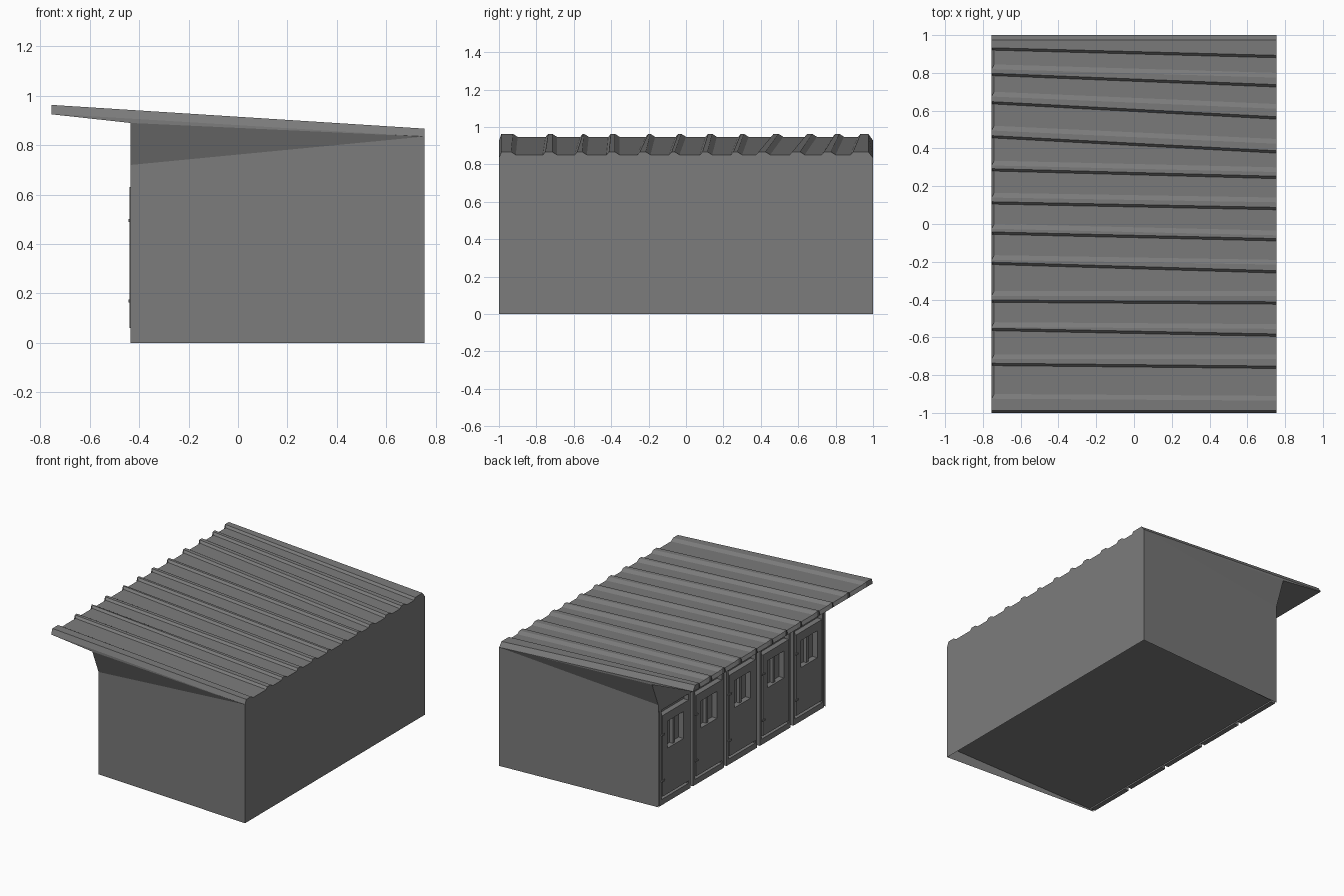
import bpy, bmesh

if "Cube" in bpy.data.objects:
    bpy.data.objects.remove(bpy.data.objects["Cube"])

grey = bpy.data.materials.new("plain_grey")
grey.use_nodes = True
colour = (0.2, 0.2, 0.2, 1)
grey.diffuse_color = colour
grey.node_tree.nodes["Principled BSDF"].inputs["Base Color"].default_value = colour


def finish(name, bm):
    bmesh.ops.remove_doubles(bm, verts=bm.verts, dist=0.0001)
    bmesh.ops.recalc_face_normals(bm, faces=bm.faces)
    mesh = bpy.data.meshes.new(name)
    bm.to_mesh(mesh)
    bm.free()
    mesh.materials.append(grey)
    obj = bpy.data.objects.new(name, mesh)
    bpy.context.collection.objects.link(obj)
    return obj


def add_face(bm, *points):
    bm.faces.new([bm.verts.new(p) for p in points])


def add_box(bm, x0, x1, y0, y1, z0, z1):
    cube = bmesh.ops.create_cube(bm, size=1)
    for v in cube["verts"]:
        v.co.x = x1 if v.co.x > 0 else x0
        v.co.y = y1 if v.co.y > 0 else y0
        v.co.z = z1 if v.co.z > 0 else z0


BACK, FRONT, INNER, EAVE = 0.755, -0.435, -0.40, -0.755
HALF = 0.93          # half width of the door wall
LINTEL = 0.67        # top of the door bays

# Walls: tapered plan, with side walls flaring out below the eaves
bm = bmesh.new()
add_face(bm, (BACK, -1, 0), (BACK, 1, 0), (BACK, 1, 0.835), (BACK, -1, 0.835))
for s in (-1, 1):
    add_face(bm, (BACK, s, 0), (BACK, s, 0.835), (FRONT, s * HALF, 0.72),
             (FRONT, s * HALF, LINTEL), (FRONT, s * HALF, 0))
    add_face(bm, (BACK, s, 0.835), (FRONT, s, 0.89), (FRONT, s * HALF, 0.72))
add_face(bm, (FRONT, HALF, LINTEL), (FRONT, HALF, 0.72), (FRONT, 1, 0.89),
         (FRONT, -1, 0.89), (FRONT, -HALF, 0.72), (FRONT, -HALF, LINTEL))
# Underside of the lintel and the recessed wall behind the doors
add_face(bm, (FRONT, HALF, LINTEL), (FRONT, -HALF, LINTEL),
         (INNER, -HALF, LINTEL), (INNER, HALF, LINTEL))
add_face(bm, (INNER, -HALF, LINTEL), (INNER, HALF, LINTEL),
         (INNER, HALF, 0), (INNER, -HALF, 0))
# Raised floor
add_face(bm, (BACK, -1, 0.08), (BACK, 1, 0.08), (INNER, HALF, 0.01), (INNER, -HALF, 0.01))
finish("walls", bm)

# Five door bays: frame, panelled door with window opening, hinges
PITCH = 2 * HALF / 5
for i in range(5):
    c = (i - 2) * PITCH
    edge = PITCH / 2
    frame = bmesh.new()
    add_box(frame, FRONT, INNER, c - edge + 0.015, c + edge - 0.015, 0, 0.04)
    for s in (-1, 1):
        y0, y1 = sorted((c + s * (edge - 0.015), c + s * (edge - 0.035)))
        add_box(frame, FRONT, INNER, y0, y1, 0, LINTEL)
    finish(f"door_frame_{i + 1}", frame)

    door = bmesh.new()
    w, win, z0, z1 = edge - 0.042, 0.09, 0.38, 0.57
    face = FRONT - 0.004
    add_box(door, face, INNER, c - w, c + w, 0.06, z0)
    add_box(door, face, INNER, c - w, c + w, z1, 0.63)
    add_box(door, face, INNER, c - w, c - win, z0, z1)
    add_box(door, face, INNER, c + win, c + w, z0, z1)
    add_box(door, FRONT + 0.01, INNER, c - 0.01, c + 0.01, z0, z1)
    finish(f"door_{i + 1}", door)

    hinges = bmesh.new()
    for z in (0.17, 0.495):
        add_box(hinges, FRONT - 0.009, FRONT, c + w - 0.02, c + w + 0.01, z - 0.006, z + 0.006)
    finish(f"hinges_{i + 1}", hinges)

# Corrugated roof: each rib is (start, end) at the eave, then at the back
ribs = [
    (-1, -0.90, -1, -0.91),
    (-0.75, -0.69, -0.765, -0.69),
    (-0.565, -0.52, -0.595, -0.53),
    (-0.415, -0.355, -0.425, -0.355),
    (-0.215, -0.165, -0.26, -0.19),
    (-0.055, 0.0, -0.09, -0.035),
    (0.105, 0.165, 0.075, 0.14),
    (0.28, 0.335, 0.24, 0.30),
    (0.455, 0.52, 0.375, 0.45),
    (0.635, 0.70, 0.555, 0.635),
    (0.785, 0.845, 0.725, 0.80),
    (0.92, 1, 0.88, 1),
]


def profile(a, b, valley, crest, rim):
    """Cross-section across the roof, as (y, z) pairs."""
    out = []
    for rib in ribs:
        start, end = rib[a], rib[b]
        out += [(start, rim if start == -1 else valley), (start + 0.013, crest),
                (end - 0.025, crest), (end, rim if end == 1 else valley)]
    return out


eave = profile(0, 1, 0.947, 0.963, 0.927)
back = profile(2, 3, 0.851, 0.867, 0.835)
bm = bmesh.new()
rows = []
for k, ((ye, ze), (yb, zb)) in enumerate(zip(eave, back)):
    x = EAVE if ze > 0.95 or abs(ye) == 1 else EAVE + 0.015
    wall_y = ye + (yb - ye) * 0.21
    rows.append([(x, ye, ze), (BACK, yb, zb), (BACK, yb, 0.835),
                 (FRONT, wall_y, 0.89), (EAVE, ye, 0.925)])
for p, q in zip(rows, rows[1:]):
    for j in range(5):
        n = (j + 1) % 5
        corners = []
        for co in (p[j], p[n], q[n], q[j]):
            if co not in corners:
                corners.append(co)
        if len(corners) > 2:
            add_face(bm, *corners)
for row in (rows[0], rows[-1]):
    add_face(bm, *dict.fromkeys(row))
finish("corrugated_roof", bm)
